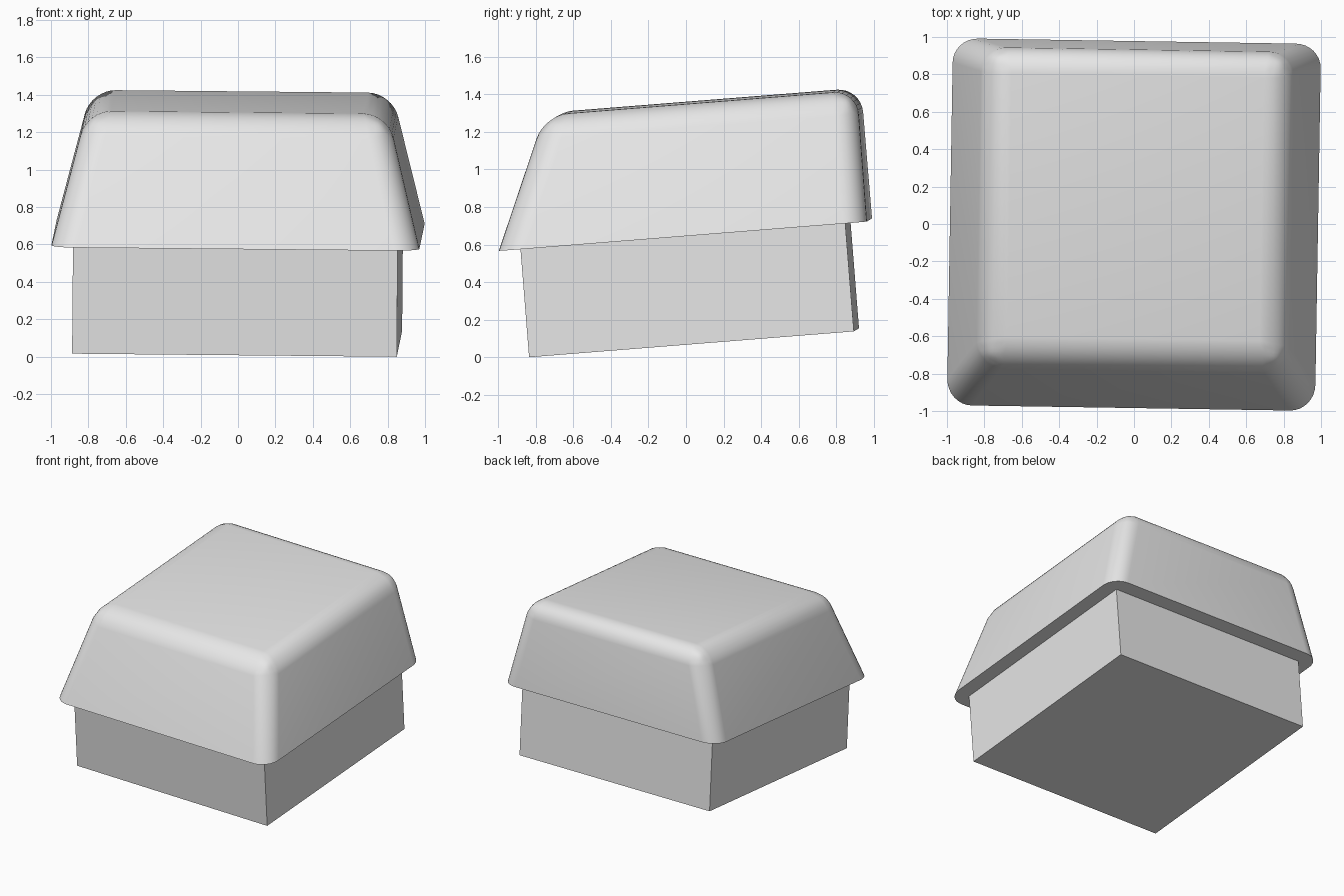
import bpy
import bmesh
from math import radians
from mathutils import Matrix

cube = bpy.data.objects.get("Cube")
if cube:
    bpy.data.objects.remove(cube, do_unlink=True)

grey = bpy.data.materials.new("light_grey")
grey.use_nodes = True
colour = (0.8, 0.8, 0.8, 1.0)
grey.diffuse_color = colour
grey.node_tree.nodes["Principled BSDF"].inputs["Base Color"].default_value = colour

# Shared lean of the whole model, pivoting at the centre of the cap's underside
pose = (Matrix.Translation((0, -0.003, 0.653))
        @ Matrix.Rotation(radians(-0.95), 4, "Z")
        @ Matrix.Rotation(radians(4.55), 4, "X")
        @ Matrix.Rotation(radians(0.55), 4, "Y"))


def tapered_block(name, bottom, top, z0, z1, rounding=0):
    """Block between two rectangles (half width, front y, back y)."""
    bm = bmesh.new()
    rings = []
    for (w, front, back), z in ((bottom, z0), (top, z1)):
        corners = ((-w, front), (w, front), (w, back), (-w, back))
        rings.append([bm.verts.new((x, y, z)) for x, y in corners])
    low, high = rings
    bm.faces.new(low[::-1])
    bm.faces.new(high)
    for i in range(4):
        j = (i + 1) % 4
        bm.faces.new((low[i], low[j], high[j], high[i]))
    if rounding:
        # Round everything except the sharp bottom rim
        edges = [e for e in bm.edges if any(v in high for v in e.verts)]
        bmesh.ops.bevel(bm, geom=edges, offset=rounding, offset_type="OFFSET",
                        segments=8, profile=0.5, affect="EDGES")
    bmesh.ops.recalc_face_normals(bm, faces=bm.faces[:])
    mesh = bpy.data.meshes.new(name)
    bm.to_mesh(mesh)
    bm.free()
    mesh.materials.append(grey)
    obj = bpy.data.objects.new(name, mesh)
    bpy.context.collection.objects.link(obj)
    obj.matrix_world = pose
    return obj


# Straight-sided lower box
tapered_block("base_box", (0.868, -0.868, 0.868), (0.868, -0.868, 0.868), -0.578, 0.005)

# Rounded cap: sloped front and sides, upright back
cap = tapered_block("cap", (0.984, -0.984, 0.984), (0.805, -0.687, 0.984), 0, 0.70, 0.13)
bpy.ops.object.select_all(action="DESELECT")
cap.select_set(True)
bpy.context.view_layer.objects.active = cap
bpy.ops.object.shade_smooth_by_angle(angle=radians(30))
